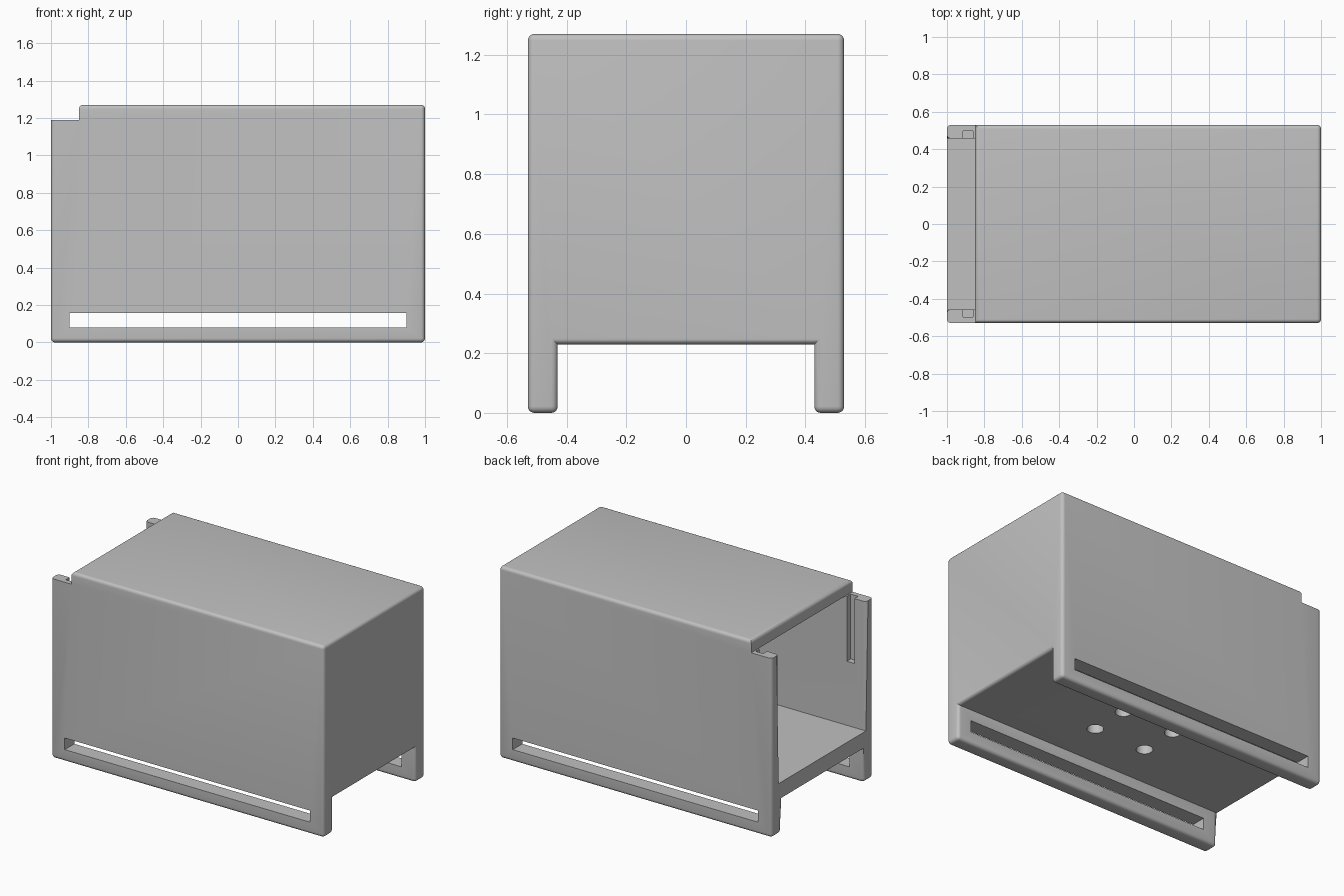
import bpy, bmesh, math
from mathutils import Vector

START = bpy.data.objects.get("Cube")
if START:
    bpy.data.objects.remove(START, do_unlink=True)

HALF_Y, LEG_Y, INNER_Y = 0.53, 0.43, 0.457
TOP, CEILING, FLOOR_TOP, FLOOR = 1.27, 1.19, 0.335, 0.23
ROOF_X, RADIUS = -0.85, 0.022

grey = bpy.data.materials.new("light grey plastic")
grey.use_nodes = True
COLOUR = (0.53, 0.53, 0.53, 1)
grey.diffuse_color = COLOUR
grey.node_tree.nodes["Principled BSDF"].inputs["Base Color"].default_value = COLOUR


def add_object(name, bm):
    bmesh.ops.recalc_face_normals(bm, faces=bm.faces)
    mesh = bpy.data.meshes.new(name)
    bm.to_mesh(mesh)
    bm.free()
    mesh.materials.append(grey)
    obj = bpy.data.objects.new(name, mesh)
    bpy.context.collection.objects.link(obj)
    return obj


def box(low, high):
    bm = bmesh.new()
    bmesh.ops.create_cube(bm, size=1)
    for v in bm.verts:
        v.co = Vector(h if c > 0 else l for c, l, h in zip(v.co, low, high))
    return add_object("cutter", bm)


def cylinder(x, y, z, radius, depth):
    bm = bmesh.new()
    bmesh.ops.create_cone(bm, cap_ends=True, segments=32, radius1=radius,
                          radius2=radius, depth=depth)
    bmesh.ops.translate(bm, verts=bm.verts, vec=(x, y, z))
    return add_object("cutter", bm)


def cut(obj, cutter):
    mod = obj.modifiers.new("cut", 'BOOLEAN')
    mod.operation = 'DIFFERENCE'
    mod.solver = 'EXACT'
    mod.object = cutter
    bpy.context.view_layer.objects.active = obj
    bpy.ops.object.modifier_apply(modifier=mod.name)
    bpy.data.objects.remove(cutter, do_unlink=True)


# Body with two full-length runners: end profile extruded along x
half = [(HALF_Y, TOP), (HALF_Y, 0), (LEG_Y, 0), (LEG_Y, FLOOR)]
profile = half + [(-y, z) for y, z in reversed(half)]
bm = bmesh.new()
face = bm.faces.new([bm.verts.new((-1, y, z)) for y, z in profile])
ext = bmesh.ops.extrude_face_region(bm, geom=[face])
moved = [g for g in ext["geom"] if isinstance(g, bmesh.types.BMVert)]
bmesh.ops.translate(bm, verts=moved, vec=(2, 0, 0))
housing = add_object("housing", bm)

# Roof step at the open end, then the inner chamber
cut(housing, box((-1.2, -1, CEILING), (ROOF_X, 1, 1.5)))
cut(housing, box((-1.2, -INNER_Y, FLOOR_TOP), (0.925, INNER_Y, CEILING)))


# Rounded outer edges
def is_rounded(edge):
    if len(edge.link_faces) != 2 or edge.calc_face_angle_signed() < 0.5:
        return False
    mid = (edge.verts[0].co + edge.verts[1].co) / 2
    along = edge.verts[1].co - edge.verts[0].co
    near = lambda a, b: abs(a - b) < 0.002
    if near(mid.z, CEILING):
        return False
    if near(mid.x, -1) and abs(mid.y) < 0.1:
        return False
    return not (near(mid.x, ROOF_X) and abs(along.z) > 0.01)


bm = bmesh.new()
bm.from_mesh(housing.data)
bmesh.ops.remove_doubles(bm, verts=bm.verts, dist=0.0001)
bmesh.ops.dissolve_limit(bm, angle_limit=math.radians(1), verts=bm.verts, edges=bm.edges)
bmesh.ops.recalc_face_normals(bm, faces=bm.faces)
bmesh.ops.bevel(bm, geom=[e for e in bm.edges if is_rounded(e)], offset=RADIUS,
                segments=5, profile=0.5, affect='EDGES', clamp_overlap=True)
bm.to_mesh(housing.data)
bm.free()

# Long slots through both runners
cut(housing, box((-0.9, -1, 0.08), (0.9, 1, 0.157)))

# Door grooves inside both side walls
for low, high in ((0.42, 0.497), (-0.497, -0.42)):
    cut(housing, box((-0.915, low, 0.76), (-0.86, high, CEILING + 0.05)))

# Four mounting holes through the floor
for x in (-0.19, 0.19):
    for y in (-0.13, 0.13):
        cut(housing, cylinder(x, y, FLOOR + 0.05, 0.05, 0.3))

bpy.ops.object.select_all(action='DESELECT')
housing.select_set(True)
bpy.context.view_layer.objects.active = housing
bpy.ops.object.shade_smooth_by_angle(angle=math.radians(35))
